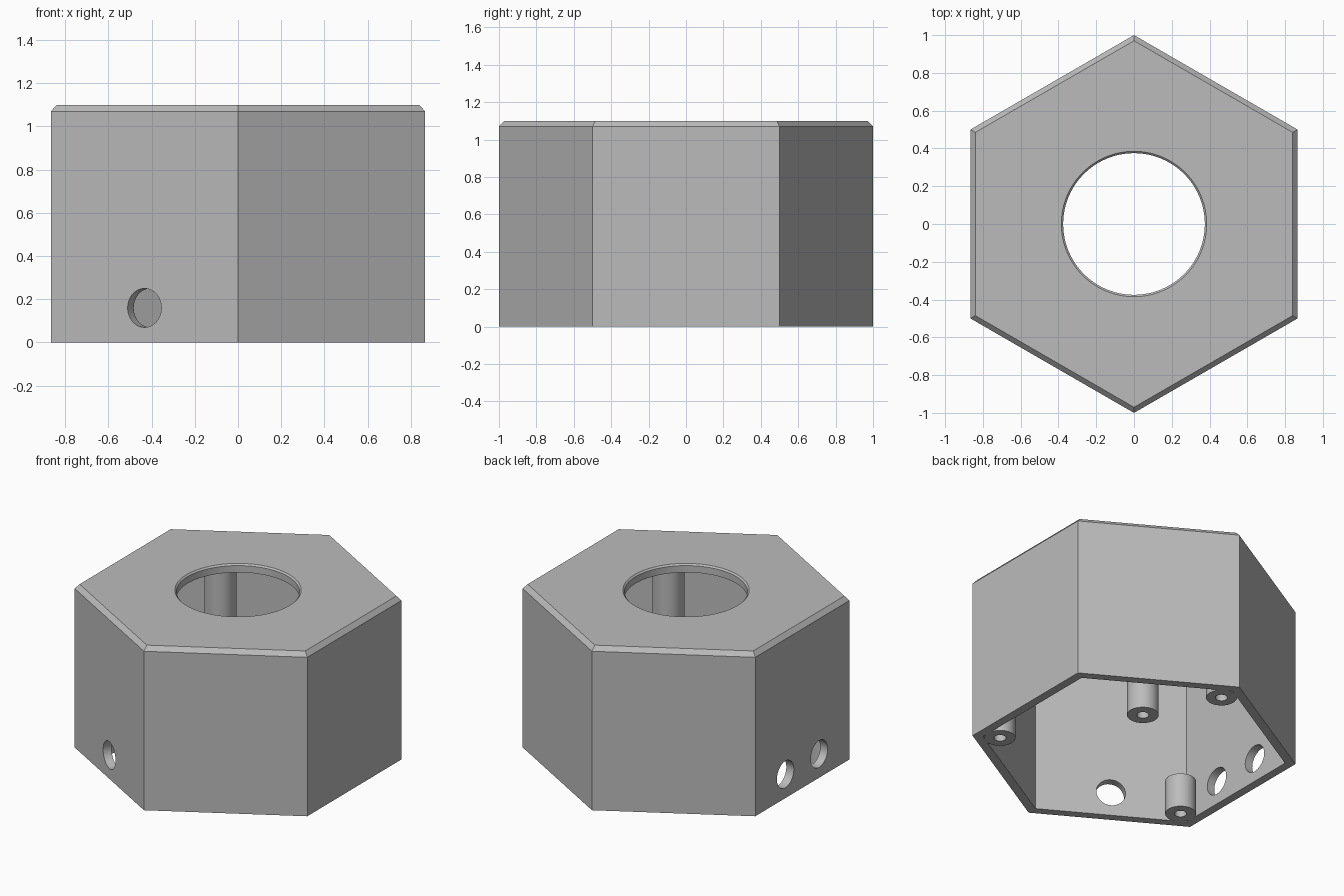
import bpy, bmesh, math
from mathutils import Matrix, Vector

if "Cube" in bpy.data.objects:
    bpy.data.objects.remove(bpy.data.objects["Cube"], do_unlink=True)

grey = bpy.data.materials.new("plain grey")
grey.use_nodes = True
COLOUR = (0.5, 0.5, 0.5, 1)
grey.diffuse_color = COLOUR
grey.node_tree.nodes["Principled BSDF"].inputs["Base Color"].default_value = COLOUR

HEIGHT, WALL = 1.1, 0.056
CEILING = HEIGHT - WALL


def loft(name, sides, rings, matrix=Matrix(), start=math.pi / 2):
    """Closed solid through a list of (radius, z) rings."""
    bm = bmesh.new()
    loops = []
    for r, z in rings:
        angles = [start + math.tau * i / sides for i in range(sides)]
        loops.append([bm.verts.new((r * math.cos(a), r * math.sin(a), z)) for a in angles])
    for low, high in zip(loops, loops[1:]):
        for i in range(sides):
            j = (i + 1) % sides
            bm.faces.new((low[i], low[j], high[j], high[i]))
    bm.faces.new(loops[0])
    bm.faces.new(loops[-1])
    bm.transform(matrix)
    bmesh.ops.recalc_face_normals(bm, faces=bm.faces)
    mesh = bpy.data.meshes.new(name)
    bm.to_mesh(mesh)
    bm.free()
    mesh.materials.append(grey)
    ob = bpy.data.objects.new(name, mesh)
    bpy.context.collection.objects.link(ob)
    return ob


def activate(ob):
    bpy.ops.object.select_all(action='DESELECT')
    ob.select_set(True)
    bpy.context.view_layer.objects.active = ob


def smooth(ob):
    activate(ob)
    bpy.ops.object.shade_smooth_by_angle(angle=math.radians(30))


def cut(ob, cutter):
    cutter.hide_render = True
    mod = ob.modifiers.new("cut", 'BOOLEAN')
    mod.operation, mod.solver, mod.object = 'DIFFERENCE', 'EXACT', cutter
    activate(ob)
    bpy.ops.object.modifier_apply(modifier=mod.name)
    bpy.data.objects.remove(cutter, do_unlink=True)


# Hexagonal housing with a chamfered top edge, open underneath
housing = loft("housing", 6, [(1, 0), (1, 1.07), (0.97, HEIGHT)])
inner = 1 - WALL / math.cos(math.pi / 6)
cut(housing, loft("cavity_cutter", 6, [(inner, -0.1), (inner, CEILING)]))

# Round top opening with a small chamfer
cut(housing, loft("opening_cutter", 96,
                  [(0.375, 0.9), (0.375, HEIGHT - 0.01), (0.385, HEIGHT), (0.385, 1.2)]))

# Cable holes: one in the front right wall, two in the right wall
apothem = math.cos(math.pi / 6)
for degrees, offset in ((240, 0), (180, 0.18), (180, -0.18)):
    turn = Matrix.Rotation(math.radians(degrees), 4, 'Z')
    place = Matrix.Translation(Vector((apothem, offset, 0.16)))
    lay = Matrix.Rotation(math.pi / 2, 4, 'Y')
    cut(housing, loft("cable_hole_cutter", 48, [(0.09, -0.12), (0.09, 0.12)], turn @ place @ lay))
smooth(housing)


def screw_posts(name, angles, distance, radius, bottom, top, depth):
    """Posts with a blind screw hole in the lower end."""
    for n, degrees in enumerate(angles, 1):
        a = math.radians(degrees)
        place = Matrix.Translation((distance * math.cos(a), distance * math.sin(a), 0))
        smooth(loft(f"{name}_{n}", 40, [(0.037, bottom + depth), (0.037, bottom),
                                        (radius, bottom), (radius, top)], place))


# Short posts in alternate corners, long posts hanging from the ceiling
screw_posts("corner_post", (90, 210, 330), 0.83, 0.094, 0, 0.23, 0.18)
screw_posts("ceiling_post", (45, 135, 225, 315), 0.617, 0.097, 0.6, CEILING + 0.01, 0.3)
